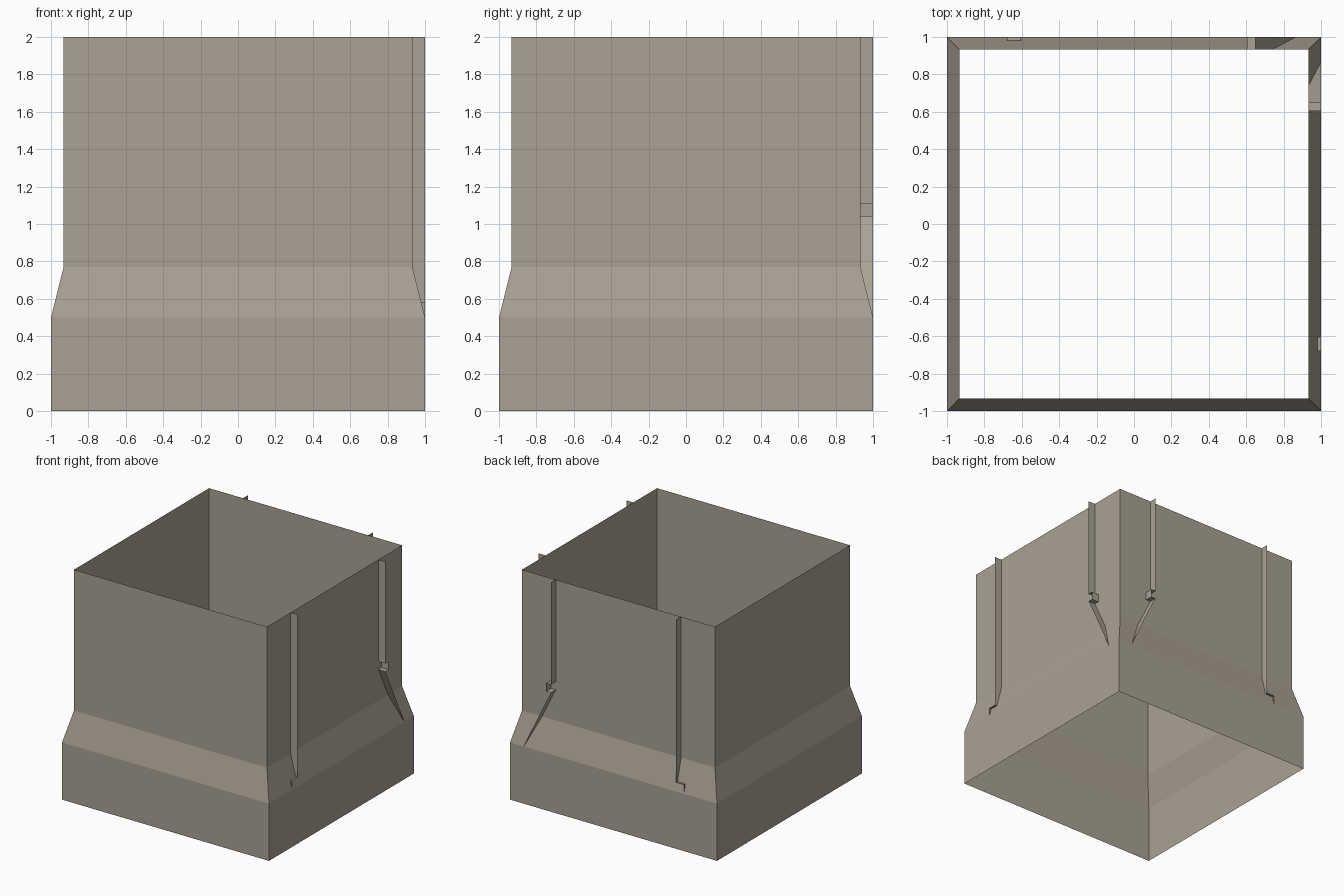
import bpy, bmesh

if "Cube" in bpy.data.objects:
    bpy.data.objects.remove(bpy.data.objects["Cube"])

mat = bpy.data.materials.new("warm_grey_stone")
mat.diffuse_color = (0.40, 0.36, 0.295, 1)
mat.use_nodes = True
mat.node_tree.nodes["Principled BSDF"].inputs["Base Color"].default_value = mat.diffuse_color


def make_object(name, build):
    bm = bmesh.new()
    build(bm)
    mesh = bpy.data.meshes.new(name)
    bm.to_mesh(mesh)
    bm.free()
    mesh.materials.append(mat)
    obj = bpy.data.objects.new(name, mesh)
    bpy.context.collection.objects.link(obj)
    return obj


# Wall profile: half width at each height
PROFILE = [(1.0, 0.0), (1.0, 0.5), (0.932, 0.77), (0.932, 2.0)]


def wall_half_width(z):
    t = min(max((z - 0.5) / 0.27, 0), 1)
    return 1.0 - 0.068 * t


# Square shell, open at top and bottom
def build_shell(bm):
    rings = [[bm.verts.new((sx * r, sy * r, z))
              for sx, sy in ((-1, -1), (1, -1), (1, 1), (-1, 1))]
             for r, z in PROFILE]
    for a, b in zip(rings, rings[1:]):
        for i in range(4):
            j = (i + 1) % 4
            bm.faces.new((a[i], a[j], b[j], b[i]))


make_object("stepped_wall_shell", build_shell)


# Thin fin following a path (along wall, height), reaching from wall to outer plane
def make_fin(name, path, swap):
    def place(out, along, z):
        return (along, out, z) if swap else (out, along, z)

    def build(bm):
        pairs = []
        for along, z in path:
            outer = bm.verts.new(place(1.0, along, z))
            r = wall_half_width(z)
            inner = outer if r > 0.999 else bm.verts.new(place(r, along, z))
            pairs.append((inner, outer))
        for (i0, o0), (i1, o1) in zip(pairs, pairs[1:]):
            corners = list(dict.fromkeys((i0, o0, o1, i1)))
            if len(corners) > 2:
                bm.faces.new(corners)
    make_object(name, build)


# Notched fin sloping towards the corner, and straight fin with a low hook
CORNER_PATH = [(0.605, 2.0), (0.605, 1.11), (0.65, 1.11), (0.65, 1.04),
               (0.605, 1.04), (0.738, 0.77), (0.866, 0.5)]
FAR_PATH = [(-0.605, 2.0), (-0.605, 0.77), (-0.605, 0.58),
            (-0.68, 0.58), (-0.68, 0.5)]

for side, swap in (("right", False), ("back", True)):
    make_fin(side + "_corner_fin", CORNER_PATH, swap)
    make_fin(side + "_far_fin", FAR_PATH, swap)
